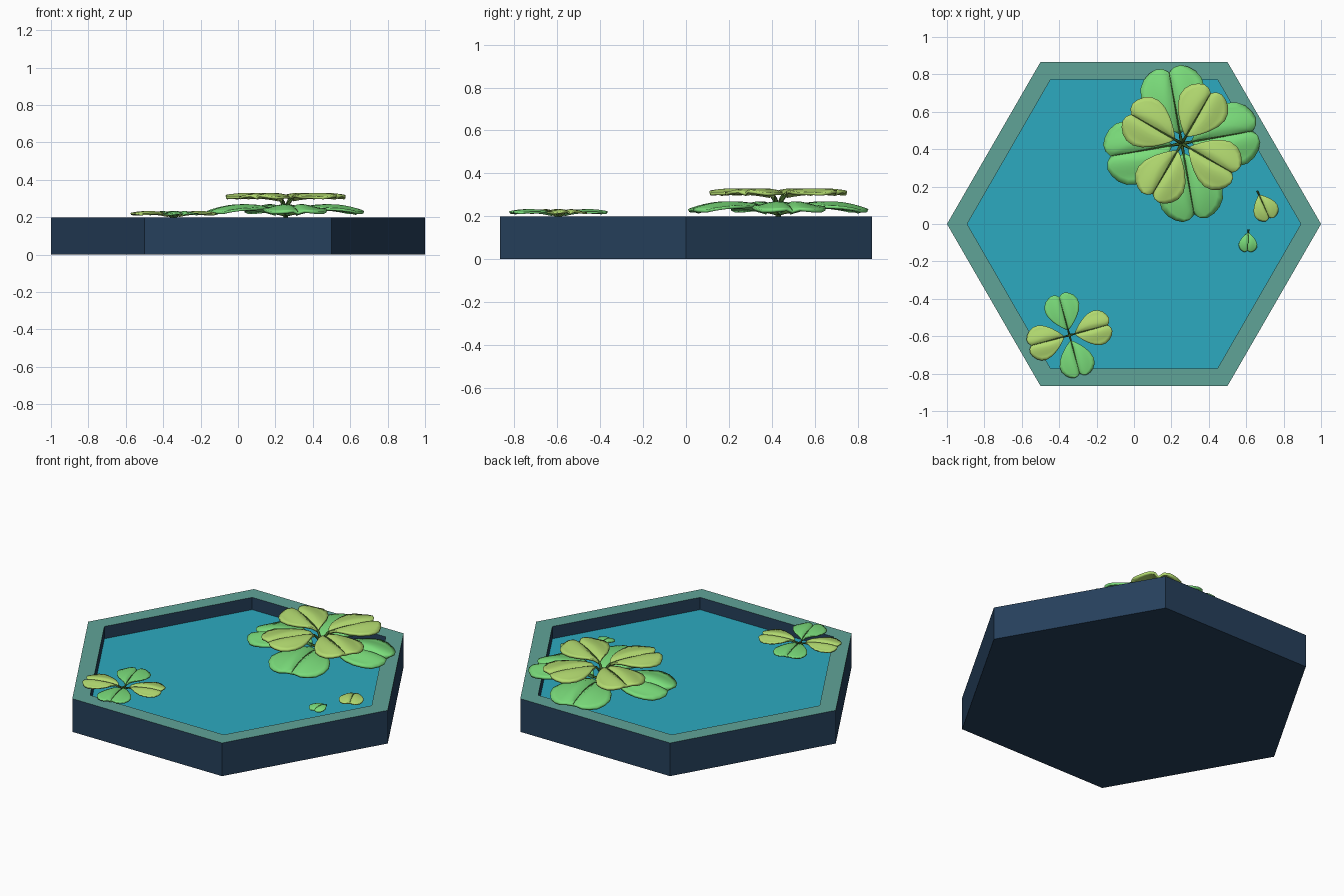
import bpy, bmesh
from math import cos, sin, pi, radians
from mathutils import Vector, Matrix

if "Cube" in bpy.data.objects:
    bpy.data.objects.remove(bpy.data.objects["Cube"])


def material(name, rgb):
    m = bpy.data.materials.new(name)
    m.diffuse_color = (*[(c / 255) ** 2.2 for c in rgb], 1)
    m.use_nodes = True
    m.node_tree.nodes["Principled BSDF"].inputs["Base Color"].default_value = m.diffuse_color
    return m


NAVY = material("navy", (42, 66, 92))
RIM = material("rim_teal", (96, 162, 150))
WATER = material("water_blue", (48, 168, 190))
GREEN = material("leaf_green", (122, 220, 122))
LIME = material("leaf_lime", (178, 218, 112))
RIB = material("rib_green", (62, 92, 42))


def add_object(name, bm, *mats):
    bmesh.ops.recalc_face_normals(bm, faces=bm.faces)
    me = bpy.data.meshes.new(name)
    bm.to_mesh(me)
    bm.free()
    ob = bpy.data.objects.new(name, me)
    for m in mats:
        me.materials.append(m)
    bpy.context.collection.objects.link(ob)
    return ob


def hexagon(bm, r, z):
    return [bm.verts.new((r * cos(k * pi / 3), r * sin(k * pi / 3), z)) for k in range(6)]


# hexagonal basin: underside, outer wall, flat rim, inner wall, bed
bm = bmesh.new()
rings = [hexagon(bm, r, z) for r, z in ((1, 0), (1, .2), (.892, .2), (.892, .11))]
for i, (a, b) in enumerate(zip(rings, rings[1:])):
    for k in range(6):
        f = bm.faces.new((a[k], a[(k + 1) % 6], b[(k + 1) % 6], b[k]))
        f.material_index = 1 if i == 1 else 0
bm.faces.new(rings[0])
bm.faces.new(rings[-1])
add_object("pond_basin", bm, NAVY, RIM)

# water sheet
bm = bmesh.new()
bm.faces.new(hexagon(bm, .892, .126))
add_object("water", bm, WATER)

# half outline of a two-lobed leaf, from stalk to notch (unit length)
OUTLINE = [(.12, 0), (.17, .07), (.26, .17), (.38, .28), (.52, .37), (.66, .415), (.79, .40),
           (.89, .34), (.96, .255), (1, .16), (.985, .07), (.93, 0)]


def leaf(name, center, angle, length, heights, mat, bulge=.05, rib=.007, thick=.014, width=1.0):
    """heights = z at the stalk, middle and tip of the blade, stalk root last"""
    z0, z1, z2, root = heights

    def arch(x):
        t = (x - .12) / .88
        return z0 * (1 - t) * (1 - 2 * t) + z1 * 4 * t * (1 - t) + z2 * t * (2 * t - 1)

    place = Matrix.Translation((center[0], center[1], 0)) @ Matrix.Rotation(radians(angle), 4, 'Z')
    bm = bmesh.new()
    n, m = len(OUTLINE) - 1, 6
    for side in (1, -1):
        rows = []
        for k, (ox, oy) in enumerate(OUTLINE):
            mx = .12 + .81 * k / n
            row = []
            for j in range(m + 1):
                v = j / m
                x, y = mx + (ox - mx) * v, oy * v * width
                lift = bulge * length * sin(pi * min(1, (y / .42) ** .6 * 1.15)) if y > 0 else 0
                z = arch(x) + lift
                row.append(bm.verts.new(place @ Vector((x * length, side * y * length, z))))
            rows.append(row)
        for a, b in zip(rows, rows[1:]):
            for j in range(m):
                bm.faces.new((a[j], a[j + 1], b[j + 1], b[j]))
    bmesh.ops.remove_doubles(bm, verts=bm.verts, dist=.0003)
    ob = add_object(name, bm, mat)
    ob.data.polygons.foreach_set("use_smooth", [True] * len(ob.data.polygons))
    if sum(p.normal.z for p in ob.data.polygons) < 0:
        ob.data.flip_normals()
    sol = ob.modifiers.new("thickness", 'SOLIDIFY')
    sol.thickness = thick
    sol.offset = -1
    bpy.context.view_layer.objects.active = ob
    ob.select_set(True)
    bpy.ops.object.shade_smooth_by_angle(angle=radians(40))
    ob.select_set(False)

    # stalk running on as the midrib
    cu = bpy.data.curves.new(name + "_rib", 'CURVE')
    cu.dimensions = '3D'
    cu.bevel_depth = rib
    cu.bevel_resolution = 1
    cu.use_fill_caps = True
    cu.materials.append(RIB)
    path = [(0, root, 1.3), (.06, root + (z0 - root) * .65, 1.2)]
    path += [(x, arch(x), 1.05 - x * .8) for x in (.12, .25, .4, .55, .7, .82, .92)]
    sp = cu.splines.new('POLY')
    sp.points.add(len(path) - 1)
    for p, (x, z, r) in zip(sp.points, path):
        p.co = (*(place @ Vector((x * length, 0, z))), 1)
        p.radius = r
    bpy.context.collection.objects.link(bpy.data.objects.new(name + "_rib", cu))


def stem(name, center, z0, z1, r):
    bm = bmesh.new()
    bmesh.ops.create_cone(bm, cap_ends=True, segments=10, radius1=r, radius2=r * .8, depth=z1 - z0,
                          matrix=Matrix.Translation((*center, (z0 + z1) / 2)))
    add_object(name, bm, RIB)


# large two-tier plant
BIG = (.255, .43)
for k in range(4):
    leaf(f"large_lower_leaf_{k}", BIG, 10 + 90 * k, .415, (.22, .25, .215, .21), GREEN)
    leaf(f"large_upper_leaf_{k}", BIG, 60 + 90 * k, .335, (.298, .314, .305, .235), LIME)
stem("large_stem", BIG, .12, .25, .014)

# small plant
SMALL = (-.345, -.595)
for k in range(4):
    leaf(f"small_leaf_{k}", SMALL, 15 + 90 * k, .228, (.208, .222, .213, .195),
         GREEN if k % 2 else LIME, rib=.0045, thick=.008)
stem("small_stem", SMALL, .12, .21, .01)

# two loose leaves on the water
leaf("loose_leaf_lime", (.66, .175), -66, .165, (.15, .165, .15, .14), LIME, rib=.004, thick=.007)
leaf("loose_leaf_green", (.612, -.03), -92, .12, (.145, .16, .145, .14), GREEN, rib=.0035, thick=.006)
